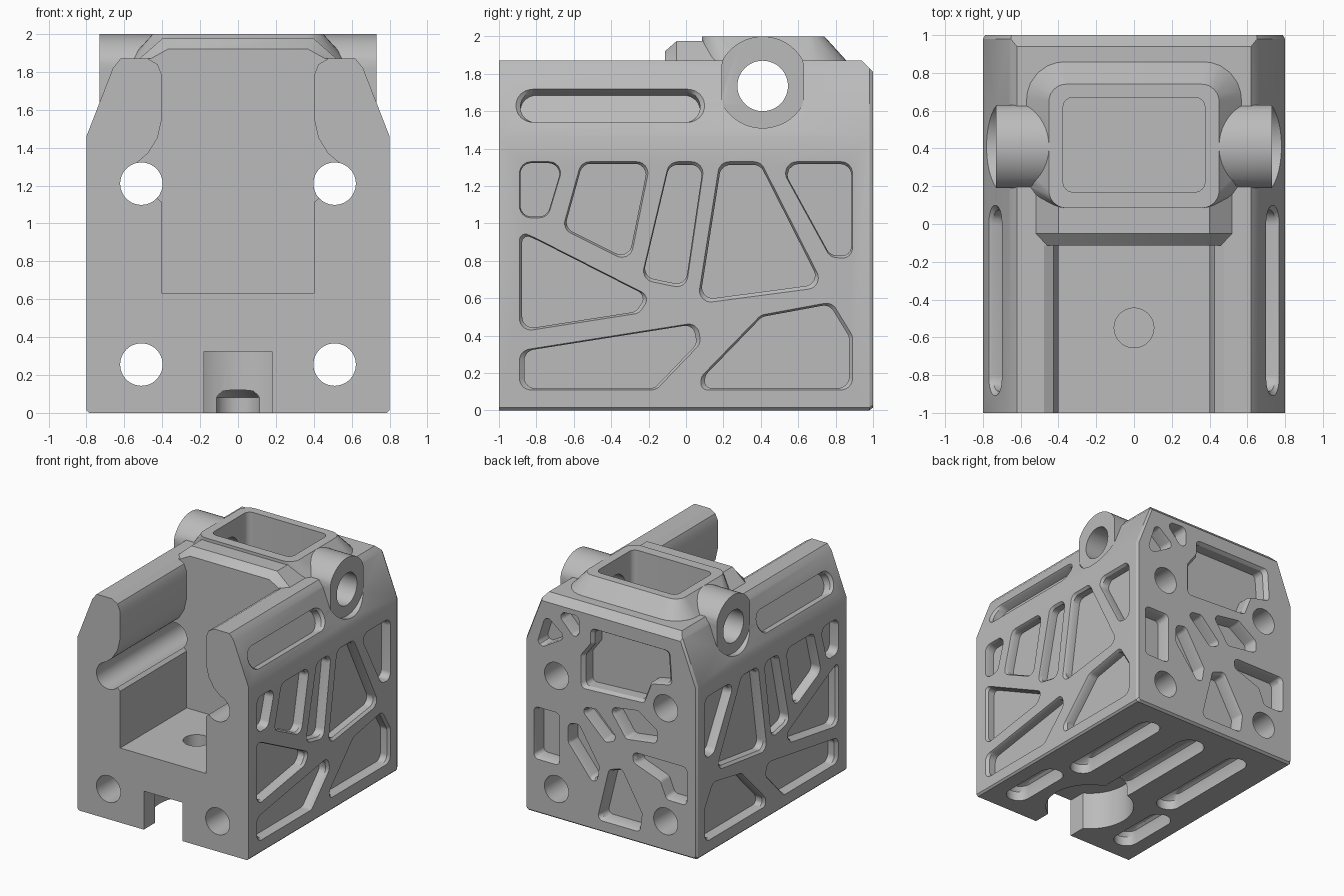
import bpy
import bmesh
from math import pi, cos, sin, tan
from mathutils import Vector

default_cube = bpy.data.objects.get("Cube")
if default_cube:
    bpy.data.objects.remove(default_cube, do_unlink=True)

grey = bpy.data.materials.new("plain_grey")
grey.use_nodes = True
tone = (0.5, 0.5, 0.5, 1)
grey.diffuse_color = tone
grey.node_tree.nodes["Principled BSDF"].inputs["Base Color"].default_value = tone


def loft(name, rings):
    """Solid skin over matching rings of points, capped at both ends."""
    bm = bmesh.new()
    loops = [[bm.verts.new(point) for point in ring] for ring in rings]
    count = len(loops[0])
    for low, high in zip(loops, loops[1:]):
        for i in range(count):
            j = (i + 1) % count
            bm.faces.new((low[i], low[j], high[j], high[i]))
    bm.faces.new(loops[0])
    bm.faces.new(loops[-1])
    bmesh.ops.recalc_face_normals(bm, faces=bm.faces)
    mesh = bpy.data.meshes.new(name)
    bm.to_mesh(mesh)
    bm.free()
    mesh.materials.append(grey)
    obj = bpy.data.objects.new(name, mesh)
    bpy.context.collection.objects.link(obj)
    return obj


def rounded(points, radius, steps=6):
    """Round every corner of a flat outline with an arc."""
    result = []
    for i, raw in enumerate(points):
        here = Vector(raw)
        before = Vector(points[i - 1]) - here
        after = Vector(points[(i + 1) % len(points)]) - here
        half = before.angle(after) / 2
        reach = min(radius / tan(half), before.length * 0.48, after.length * 0.48)
        r = reach * tan(half)
        a, b = before.normalized(), after.normalized()
        centre = here + (a + b).normalized() * (reach / cos(half))
        start, end = here + a * reach - centre, here + b * reach - centre
        for k in range(steps + 1):
            arm = start.lerp(end, k / steps)
            result.append(centre + arm.normalized() * r)
    return result


def circle(cx, cy, r, count=48):
    return [Vector((cx + r * cos(2 * pi * i / count), cy + r * sin(2 * pi * i / count)))
            for i in range(count)]


def rect(x0, x1, y0, y1):
    return [(x0, y0), (x1, y0), (x1, y1), (x0, y1)]


def prism(name, outline, place, stops):
    """Sweep an outline through (depth, scale) stops, placed in space by a function."""
    outline = [Vector(p) for p in outline]
    middle = sum(outline, Vector((0, 0))) / len(outline)
    return loft(name, [[place(*(middle + (p - middle) * k), d) for p in outline]
                       for d, k in stops])


def along_x(a, b, d):
    return (d, a, b)


def along_y(a, b, d):
    return (a, d, b)


def along_z(a, b, d):
    return (a, b, d)


def mirrored(right):
    return right + [(-x, z) for x, z in reversed(right)]


# Main block with chamfered rear edge
block = [(0.785, 0), (0.8, 0.015), (0.8, 1.46), (0.66, 1.82), (0.62, 1.87)]
body = prism("mount_block", mirrored(block), along_y, [(-1, 1), (0.98, 1), (1, 0.985)])
helpers = []


def combine(tool, operation="DIFFERENCE"):
    mod = body.modifiers.new(tool.name, "BOOLEAN")
    mod.operation = operation
    mod.solver = "EXACT"
    mod.object = tool
    tool.hide_render = True
    helpers.append(tool)


def add(tool):
    combine(tool, "UNION")


# Front flange at the end of the channel
small = mirrored([(0.46, 1.8), (0.46, 1.87), (0.37, 1.92)])
large = mirrored([(0.52, 1.8), (0.52, 1.87), (0.4, 1.975)])
add(loft("flange", [[along_y(x, z, y) for x, z in ring]
                    for ring, y in ((small, -0.113), (large, -0.05), (large, 0.2))]))

# Tapered collar around the well
base = rounded(rect(-0.57, 0.57, 0.085, 0.86), 0.2)
crown = rounded(rect(-0.45, 0.45, 0.085, 0.74), 0.09)
add(loft("collar", [[along_z(x, y, z) for x, y in ring]
                    for ring, z in ((base, 1.8), (base, 1.868), (crown, 2))]))

# Side lugs, seated in spot faces on the sloping shoulders
lug = [(min(max(y, 0.19), 0.63), z) for y, z in circle(0.41, 1.755, 0.245)]
for side in (1, -1):
    combine(prism("lug_seat", lug, along_x, [(side * 0.73, 1), (side * 0.9, 1)]))
    add(prism("lug", lug, along_x, [(side * 0.3, 1), (side * 0.73, 1)]))

# Rear top chamfer
combine(prism("rear_chamfer", [(1.02, 1.79), (1.02, 1.95), (0.86, 1.95)],
              along_x, [(-0.9, 1), (0.9, 1)]))

# Open channel with overhanging rails
channel = [(0.4, 0.63), (0.4, 1.11), (0.51, 1.21), (0.54, 1.315), (0.475, 1.37),
           (0.425, 1.45), (0.4, 1.56), (0.4, 1.78), (0.425, 1.84), (0.48, 1.872), (0.48, 2.1)]
combine(prism("channel", mirrored(channel), along_y, [(-1.1, 1), (-0.113, 1)]))

# Well and cross bore through the lugs
combine(prism("well", rounded(rect(-0.375, 0.375, 0.17, 0.67), 0.05), along_z,
              [(0.7, 1), (2.1, 1)]))
combine(prism("cross_bore", circle(0.41, 1.735, 0.135), along_x, [(-1, 1), (1, 1)]))

# Four long bores
for x in (-0.51, 0.51):
    for z in (0.255, 1.21):
        combine(prism("long_bore", circle(x, z, 0.112), along_y, [(-1.1, 1), (1.1, 1)]))

# Underside recess, its front slot and the screw hole
combine(prism("round_recess", circle(0, -0.55, 0.35), along_z, [(-0.1, 1), (0.325, 1)]))
combine(prism("front_slot", rect(-0.18, 0.18, -1.1, -0.5), along_z, [(-0.1, 1), (0.325, 1)]))
combine(prism("screw_hole", circle(0, -0.55, 0.105), along_z, [(0.42, 1), (0.7, 1)]))

# Underside grooves
grooves = [(0, -0.3, 0.8, 0.12), (0.45, -0.2, 0.8, 0.1), (-0.45, -0.2, 0.8, 0.1),
           (0.56, -0.86, -0.27, 0.1), (-0.56, -0.86, -0.27, 0.1)]
for x, y0, y1, half in grooves:
    outline = rounded(rect(x - half, x + half, y0, y1), half * 0.98)
    combine(prism("groove", outline, along_z, [(-0.05, 1), (0.08, 1), (0.115, 0.9), (0.13, 0.7)]))

# Side lightening pockets, as (y, z) outlines
side_pockets = [
    [(-0.89, 1.33), (-0.65, 1.33), (-0.74, 1.03), (-0.89, 1.03)],
    [(-0.56, 1.33), (-0.19, 1.33), (-0.3, 0.79), (-0.66, 0.97)],
    [(-0.09, 1.33), (0.1, 1.33), (0, 0.65), (-0.24, 0.7)],
    [(0.18, 1.33), (0.4, 1.33), (0.74, 0.66), (0.06, 0.57)],
    [(0.49, 1.33), (0.89, 1.33), (0.89, 0.81), (0.77, 0.82)],
    [(-0.89, 0.96), (-0.8, 0.92), (-0.19, 0.61), (-0.25, 0.52), (-0.89, 0.42)],
    [(-0.89, 0.32), (0.06, 0.47), (0.08, 0.36), (-0.16, 0.11), (-0.89, 0.11)],
    [(0.08, 0.18), (0.4, 0.51), (0.78, 0.58), (0.89, 0.4), (0.89, 0.11), (0.08, 0.11)]]
for side in (1, -1):
    for outline in side_pockets:
        combine(prism("side_pocket", rounded(outline, 0.06), along_x,
                      [(side * 0.9, 1), (side * 0.8, 1), (side * 0.78, 0.95), (side * 0.72, 0.95)]))

    # Grip slot cut square to the sloping shoulder
    def on_slope(a, b, d):
        return (side * (0.735 + 0.93 * d - 0.36 * b), a, 1.63 + 0.93 * b + 0.36 * d)
    slot = rounded(rect(-0.91, 0.1, -0.095, 0.095), 0.09)
    combine(prism("shoulder_slot", slot, on_slope, [(0.1, 1), (0, 1), (-0.02, 0.95), (-0.08, 0.95)]))

# Rear lightening pockets, as (x, z) outlines
rear_pockets = [
    [(0.19, 1.7), (-0.55, 1.7), (-0.57, 1.42), (-0.38, 1.38), (-0.31, 1.2), (0.28, 1.17),
     (0.28, 1.45), (0.19, 1.57)],
    [(0.61, 1.7), (0.42, 1.55), (0.71, 1.38)],
    [(0.52, 1.76), (0.3, 1.77), (0.3, 1.53)],
    [(0.72, 0.9), (0.48, 0.9), (0.48, 0.46), (0.72, 0.46)],
    [(0.4, 0.84), (0.3, 0.86), (0.11, 0.55), (0.14, 0.36), (0.4, 0.68)],
    [(0.3, 1.01), (0.14, 1.03), (-0.07, 0.82), (0.05, 0.77)],
    [(0.02, 1.08), (-0.25, 1.12), (-0.43, 1), (-0.43, 0.89), (-0.14, 0.85)],
    [(-0.2, 0.76), (-0.71, 0.76), (-0.71, 0.44), (-0.52, 0.44), (-0.46, 0.58), (-0.21, 0.67)],
    [(0.02, 0.55), (-0.1, 0.59), (-0.29, 0.26), (-0.27, 0.1), (0.13, 0.1)]]
for outline in rear_pockets:
    combine(prism("rear_pocket", rounded(outline, 0.04), along_y,
                  [(1.1, 1), (1, 1), (0.97, 0.93), (0.88, 0.93)]))

# Bake the cuts, drop the helpers and smooth the curved faces
bpy.ops.object.select_all(action="DESELECT")
bpy.context.view_layer.objects.active = body
body.select_set(True)
bpy.ops.object.convert(target="MESH")
for tool in helpers:
    bpy.data.objects.remove(tool, do_unlink=True)
bpy.ops.object.shade_smooth_by_angle(angle=pi / 6)
